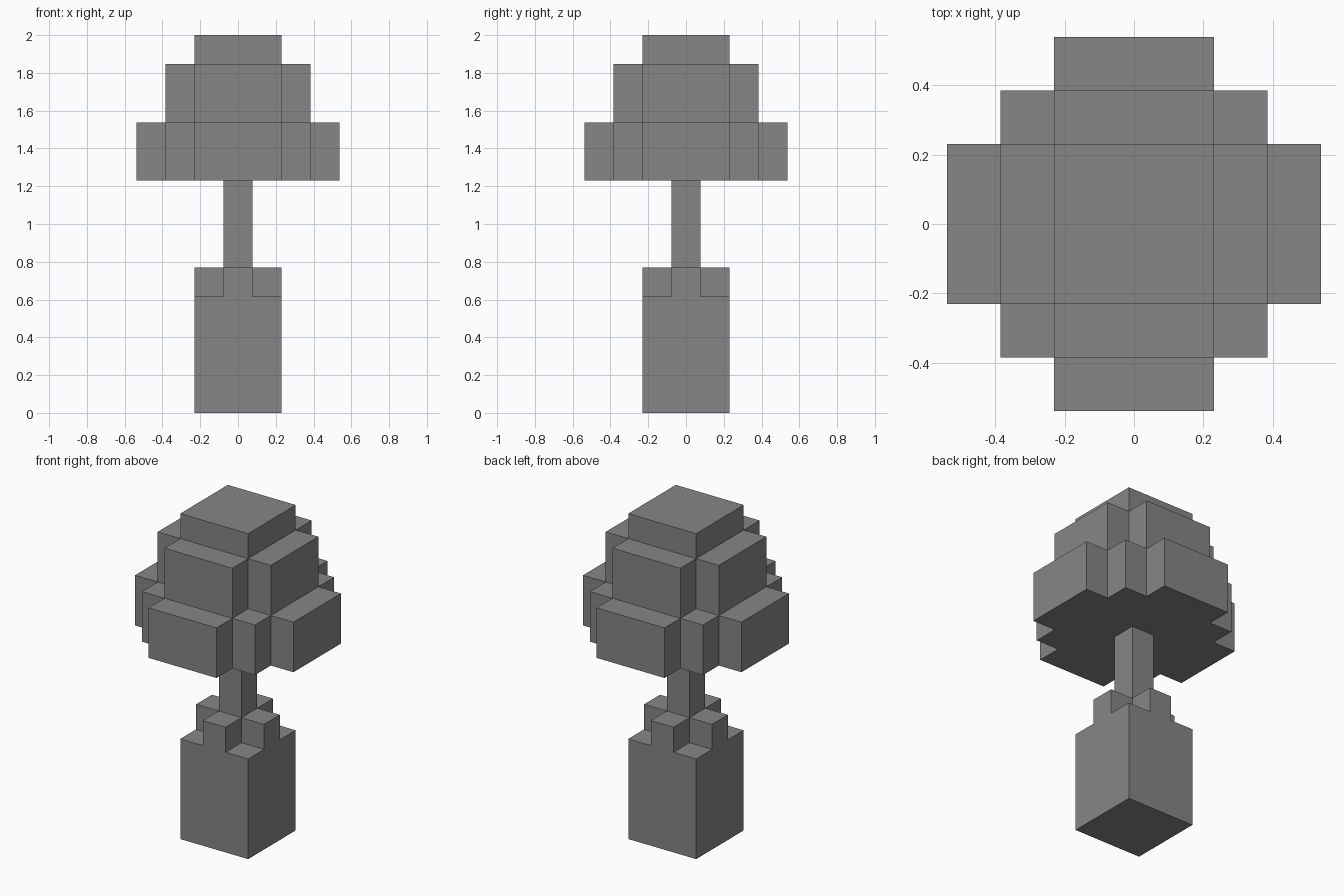
import bpy
import bmesh

U = 2 / 13  # one block

old = bpy.data.objects.get("Cube")
if old:
    bpy.data.objects.remove(old, do_unlink=True)

grey = bpy.data.materials.new("plain_grey")
grey.use_nodes = True
colour = (0.24, 0.24, 0.24, 1)
grey.diffuse_color = colour
grey.node_tree.nodes["Principled BSDF"].inputs["Base Color"].default_value = colour


def square(h):
    return [(h, h)]


def cross(arm, half):
    return [(arm, -half), (arm, half), (half, half)]


def tier(name, quarter, bottom, top):
    """Turn a quarter outline four times and extrude it, sizes in blocks."""
    outline = []
    pts = quarter
    for _ in range(4):
        outline += pts
        pts = [(-y, x) for x, y in pts]
    bm = bmesh.new()
    face = bm.faces.new([bm.verts.new((x * U, y * U, bottom * U)) for x, y in outline])
    ext = bmesh.ops.extrude_face_region(bm, geom=[face], use_keep_orig=True)
    verts = [g for g in ext["geom"] if isinstance(g, bmesh.types.BMVert)]
    bmesh.ops.translate(bm, verts=verts, vec=(0, 0, (top - bottom) * U))
    bmesh.ops.recalc_face_normals(bm, faces=bm.faces)
    mesh = bpy.data.meshes.new(name)
    bm.to_mesh(mesh)
    bm.free()
    mesh.materials.append(grey)
    obj = bpy.data.objects.new(name, mesh)
    bpy.context.collection.objects.link(obj)


# Pedestal with its stepped collar, and the trunk
tier("pedestal", square(1.5), 0, 4)
tier("root_collar", cross(1.5, 0.5), 4, 5)
tier("trunk", square(0.5), 5, 8)

# Stepped canopy, widest at the bottom
wide = [(3.5, -1.5), (3.5, 1.5), (2.5, 1.5), (2.5, 2.5), (1.5, 2.5)]
tier("canopy_lower", wide, 8, 10)
tier("canopy_middle", cross(2.5, 1.5), 10, 12)
tier("canopy_top", square(1.5), 12, 13)
